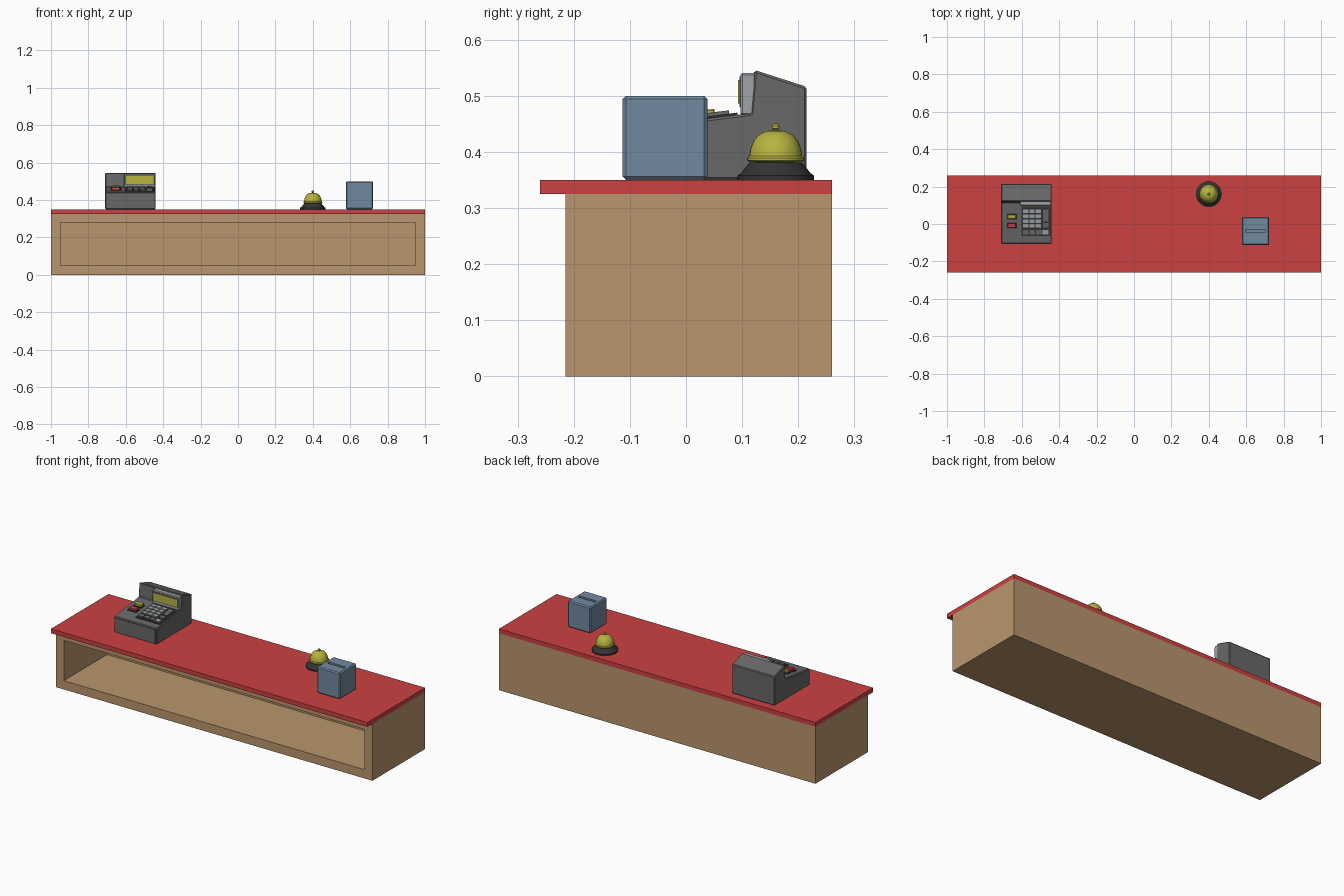
import bpy, bmesh, math

cube = bpy.data.objects.get("Cube")
if cube:
    bpy.data.objects.remove(cube, do_unlink=True)


def material(name, rgb):
    lin = [((c / 255 + 0.055) / 1.055) ** 2.4 for c in rgb]
    m = bpy.data.materials.new(name)
    m.use_nodes = True
    m.diffuse_color = (*lin, 1)
    m.node_tree.nodes["Principled BSDF"].inputs["Base Color"].default_value = (*lin, 1)
    return m


wood = material("wood", (186, 150, 109))
red = material("counter red", (204, 65, 66))
grey = material("register grey", (104, 104, 104))
pale = material("pale grey", (160, 164, 167))
black = material("near black", (52, 52, 53))
brass = material("brass yellow", (182, 180, 62))
blue = material("box blue", (114, 138, 160))


def finish(name, bm, mat, bevel=0):
    bmesh.ops.recalc_face_normals(bm, faces=bm.faces)
    if bevel:
        bmesh.ops.bevel(bm, geom=bm.edges[:], offset=bevel, segments=1,
                        affect='EDGES', profile=0.5)
    mesh = bpy.data.meshes.new(name)
    bm.to_mesh(mesh)
    bm.free()
    mesh.materials.append(mat)
    ob = bpy.data.objects.new(name, mesh)
    bpy.context.collection.objects.link(ob)
    return ob


def box(name, xs, ys, zs, mat, bevel=0):
    bm = bmesh.new()
    bmesh.ops.create_cube(bm, size=1)
    for v in bm.verts:
        for i, span in enumerate((xs, ys, zs)):
            v.co[i] = span[0] if v.co[i] < 0 else span[1]
    return finish(name, bm, mat, bevel)


def extrude_profile(name, pts, x0, x1, mat, bevel=0):
    bm = bmesh.new()
    face = bm.faces.new([bm.verts.new((x0, y, z)) for y, z in pts])
    ext = bmesh.ops.extrude_face_region(bm, geom=[face])
    for v in ext["geom"]:
        if isinstance(v, bmesh.types.BMVert):
            v.co.x = x1
    return finish(name, bm, mat, bevel)


def lathe(name, pts, center, mat, segments=32):
    bm = bmesh.new()
    verts = [bm.verts.new((r, 0, z)) for r, z in pts]
    edges = [bm.edges.new(pair) for pair in zip(verts, verts[1:])]
    bmesh.ops.spin(bm, geom=verts + edges, cent=(0, 0, 0), axis=(0, 0, 1),
                   angle=math.tau, steps=segments)
    bmesh.ops.remove_doubles(bm, verts=bm.verts, dist=0.0002)
    ob = finish(name, bm, mat)
    ob.location = (*center, TOP)
    select(ob)
    bpy.ops.object.shade_smooth_by_angle(angle=math.radians(35))
    return ob


def select(ob):
    bpy.ops.object.select_all(action='DESELECT')
    ob.select_set(True)
    bpy.context.view_layer.objects.active = ob


def cut(ob, cutter):
    mod = ob.modifiers.new("cut", 'BOOLEAN')
    mod.operation = 'DIFFERENCE'
    mod.solver = 'EXACT'
    mod.object = cutter
    select(ob)
    bpy.ops.object.modifier_apply(modifier=mod.name)
    bpy.data.objects.remove(cutter, do_unlink=True)


TOP = 0.35

# Counter with an open shelf in the front
body = box("counter_body", (-1, 1), (-0.215, 0.26), (0, 0.325), wood)
cut(body, box("shelf_cutter", (-0.95, 0.95), (-0.3, 0.175), (0.05, 0.28), wood))
box("counter_top", (-1, 1), (-0.26, 0.26), (0.325, TOP), red)

# Cash register body, with a sloping key deck and a raised back
FRONT, DECK_BACK, DECK_Z0, DECK_Z1 = -0.105, 0.115, 0.441, 0.469
slope = math.atan2(DECK_Z1 - DECK_Z0, DECK_BACK - FRONT)


def deck_z(y):
    return DECK_Z0 + (y - FRONT) * math.tan(slope)


extrude_profile("register_body",
                [(FRONT, TOP), (FRONT, DECK_Z0), (DECK_BACK, DECK_Z1), (0.122, 0.546),
                 (0.215, 0.516), (0.215, TOP)], -0.71, -0.44, grey, 0.004)
box("register_drawer", (-0.702, -0.448), (FRONT - 0.003, FRONT + 0.002),
    (0.354, 0.434), grey)


def deck_part(name, xs, ys, low, high, mat, bevel=0):
    """A block that follows the slope of the key deck."""
    z0, z1 = deck_z(ys[0]), deck_z(ys[1])
    return extrude_profile(name, [(ys[0], z0 + low), (ys[0], z0 + high),
                                  (ys[1], z1 + high), (ys[1], z1 + low)],
                           *xs, mat, bevel)


# Keypad: number keys, a column of tall keys and a bottom row
deck_part("keypad_panel", (-0.602, -0.446), (-0.065, 0.092), -0.004, 0.004, black)
for row in range(4):
    for col in range(3):
        x, y = -0.593 + col * 0.033, -0.02 + row * 0.026
        deck_part("number_key", (x, x + 0.029), (y, y + 0.019), 0.003, 0.01, pale)
for y0, y1 in ((-0.02, 0.006), (0.014, 0.077)):
    deck_part("function_key", (-0.487, -0.458), (y0, y1), 0.003, 0.01, grey)
for col in range(4):
    x = -0.593 + col * 0.035
    deck_part("bottom_key", (x, x + 0.03), (-0.055, -0.032), 0.003, 0.01,
              pale if col == 3 else grey)

# Two buttons left of the keypad, each on a dark mount
for name, y, mat in (("red_button", -0.02, red), ("yellow_button", 0.027, brass)):
    deck_part(name + "_mount", (-0.68, -0.626), (y - 0.004, y + 0.028), -0.002, 0.004, black)
    deck_part(name, (-0.675, -0.631), (y, y + 0.024), 0.003, 0.016, mat, 0.002)

# Display: frame, border and screen
box("display_frame", (-0.61, -0.442), (0.097, 0.125), (0.464, 0.541), grey, 0.004).data.materials[0] = pale
box("display_border", (-0.606, -0.446), (0.095, 0.1), (0.48, 0.534), grey)
box("display_screen", (-0.6, -0.452), (0.093, 0.097), (0.486, 0.528), brass)

# Service bell
BELL = (0.4, 0.16)
lathe("bell_base", [(0, 0), (0.068, 0), (0.068, 0.008), (0.062, 0.012),
                    (0.047, 0.031), (0, 0.033)], BELL, black)
lathe("bell_dome", [(0, 0.032), (0.047, 0.032), (0.051, 0.035), (0.051, 0.039),
                    (0.047, 0.043), (0.045, 0.056), (0.04, 0.069), (0.031, 0.08),
                    (0.018, 0.087), (0, 0.089)], BELL, brass)
lathe("bell_button", [(0, 0.085), (0.004, 0.085), (0.004, 0.09), (0.007, 0.092),
                      (0.007, 0.096), (0.004, 0.1), (0, 0.101)], BELL, brass, 16)

# Collection box with a slot in its top
collection = box("collection_box", (0.577, 0.722), (-0.113, 0.038), (TOP, 0.5), blue, 0.006)
cut(collection, box("slot_cutter", (0.597, 0.702), (-0.046, -0.03), (0.485, 0.52), blue))
